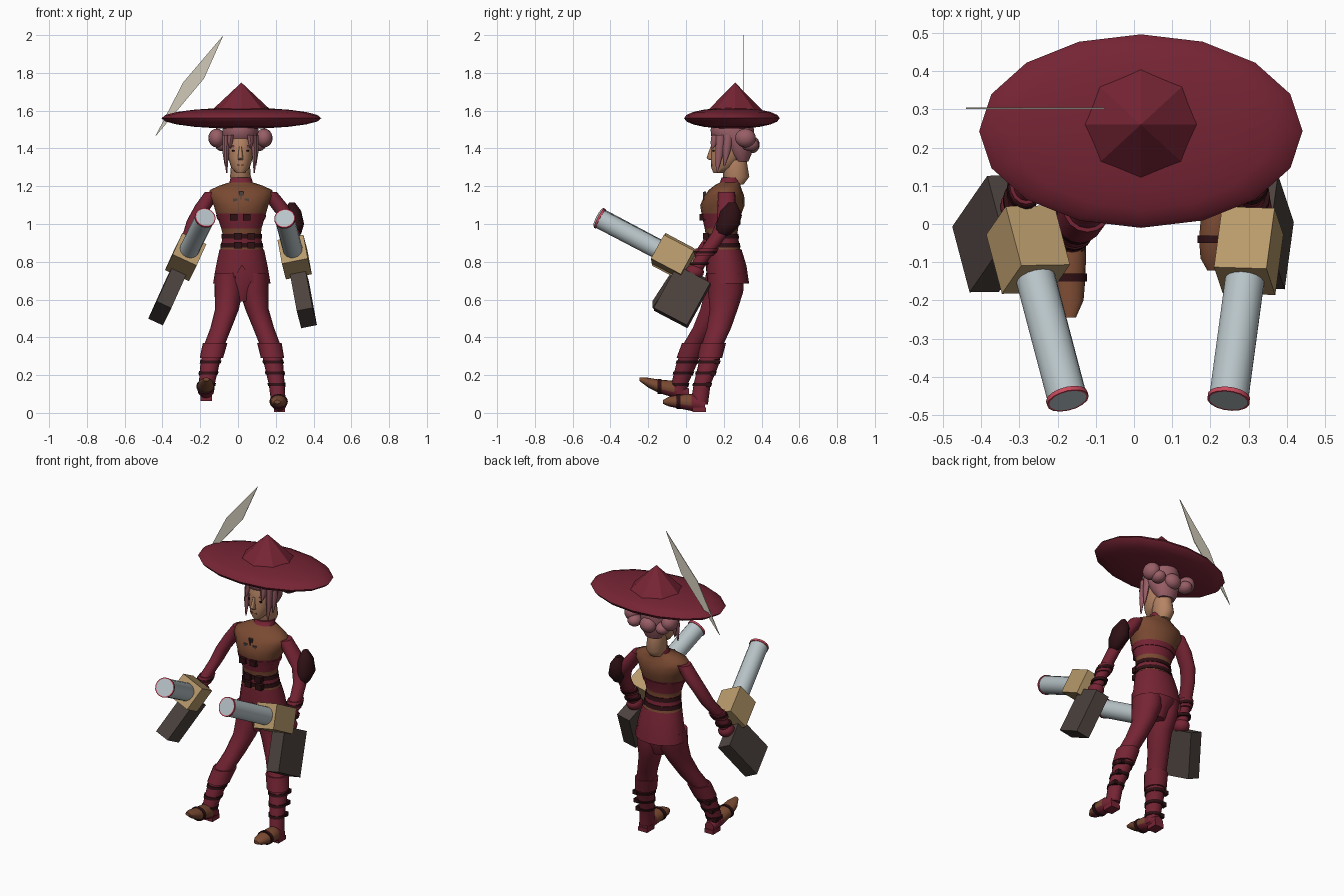
import bpy
import bmesh
from math import cos, sin, pi, radians
from mathutils import Matrix, Vector

default_cube = bpy.data.objects.get("Cube")
if default_cube:
    bpy.data.objects.remove(default_cube)


def material(name, *rgb):
    colour = [((c / 255 + 0.055) / 1.055) ** 2.4 for c in rgb] + [1]
    mat = bpy.data.materials.new(name)
    mat.use_nodes = True
    mat.diffuse_color = colour
    mat.node_tree.nodes["Principled BSDF"].inputs["Base Color"].default_value = colour
    return mat


red = material("deep red cloth", 118, 36, 52)
brown = material("brown leather", 122, 74, 50)
skin = material("skin", 182, 132, 100)
hair_pink = material("dusty pink hair", 152, 94, 102)
dark = material("near black leather", 46, 16, 20)
steel = material("pale steel", 184, 196, 200)
tan = material("tan wood", 184, 154, 108)
dark_wood = material("dark wood", 76, 66, 62)
rim_pink = material("rim pink", 200, 74, 92)
blade_cream = material("cream blade", 208, 202, 184)
smooth = []


def finish(name, bm, mats, pick=None, soft=True):
    """Turn a bmesh into an object; pick gives a material index per face."""
    bmesh.ops.recalc_face_normals(bm, faces=bm.faces)
    if pick:
        for face in bm.faces:
            face.material_index = pick(face.calc_center_median())
    mesh = bpy.data.meshes.new(name)
    bm.to_mesh(mesh)
    bm.free()
    for mat in mats:
        mesh.materials.append(mat)
    obj = bpy.data.objects.new(name, mesh)
    bpy.context.collection.objects.link(obj)
    if soft:
        smooth.append(obj)
    return obj


def loft(name, rings, mats, pick=None, axis="z", n=16, caps=True):
    """Skin elliptical rings (x, y, z, radius a, radius b) set across an axis."""
    bm = bmesh.new()
    loops = []
    for x, y, z, a, b in rings:
        loop = []
        for i in range(n):
            p, q = a * cos(2 * pi * i / n), b * sin(2 * pi * i / n)
            loop.append(bm.verts.new((x + p, y + q, z) if axis == "z" else (x + p, y, z + q)))
        loops.append(loop)
    for low, high in zip(loops, loops[1:]):
        for i in range(n):
            j = (i + 1) % n
            bm.faces.new((low[i], low[j], high[j], high[i]))
    if caps:
        bm.faces.new(loops[0])
        bm.faces.new(loops[-1])
    return finish(name, bm, mats, pick)


def box(name, mat, centre, size, frame=Matrix.Identity(3)):
    bm = bmesh.new()
    place = Matrix.Translation(centre) @ frame.to_4x4() @ Matrix.Diagonal((*size, 1))
    bmesh.ops.create_cube(bm, size=1, matrix=place)
    return finish(name, bm, [mat], soft=False)


def ball(name, mat, centre, radii, u=16, v=10):
    bm = bmesh.new()
    place = Matrix.Translation(centre) @ Matrix.Diagonal((*radii, 1))
    bmesh.ops.create_uvsphere(bm, u_segments=u, v_segments=v, radius=1, matrix=place)
    return finish(name, bm, [mat])


def ring_at(rings, z, grow):
    """Interpolated limb section at height z, grown outwards."""
    for a, b in zip(rings, rings[1:]):
        if b[2] <= z <= a[2]:
            t = (a[2] - z) / (a[2] - b[2])
            x, y, _, rx, ry = [p + (q - p) * t for p, q in zip(a, b)]
            return x, y, z, rx + grow, ry + grow


def band(name, rings, low, high, grow, mat):
    loft(name, [ring_at(rings, low, grow), ring_at(rings, high, grow)], [mat])


# Hat: flattened brim and faceted cone
ball("hat_brim", red, (0.018, 0.243, 1.56), (0.423, 0.253, 0.056))
bm = bmesh.new()
bmesh.ops.create_cone(bm, cap_ends=True, segments=8, radius1=0.16, radius2=0, depth=0.15,
                      matrix=Matrix.Translation((0.018, 0.26, 1.674)) @ Matrix.Diagonal((1, 0.92, 1, 1)))
finish("hat_cone", bm, [red], soft=False)

# Thin blade beside the hat
bm = bmesh.new()
bm.faces.new([bm.verts.new((x, 0.305, z)) for x, z in
              ((-0.077, 2), (-0.29, 1.75), (-0.44, 1.46), (-0.18, 1.77))])
blade = finish("blade", bm, [blade_cream], soft=False)
blade.modifiers.new("thickness", "SOLIDIFY").thickness = 0.004

# Head, neck and face
CX = 0.013
loft("neck", [(CX, 0.265, 1.21, 0.04, 0.04), (CX, 0.265, 1.25, 0.055, 0.07),
              (CX, 0.26, 1.34, 0.048, 0.06)], [skin])
loft("head", [(CX, 0.175, 1.27, 0.022, 0.03), (CX, 0.195, 1.3, 0.05, 0.062),
              (CX, 0.215, 1.35, 0.065, 0.084), (CX, 0.225, 1.4, 0.073, 0.092),
              (CX, 0.235, 1.48, 0.075, 0.095), (CX, 0.24, 1.54, 0.05, 0.06)], [skin])
loft("nose", [(CX, 0.135, 1.34, 0.014, 0.014), (CX, 0.125, 1.35, 0.014, 0.016),
              (CX, 0.138, 1.41, 0.007, 0.008)], [skin], n=8)
box("mouth", brown, (CX, 0.138, 1.312), (0.036, 0.009, 0.009))

# Hair: cap, fringe locks, side strands and buns
loft("hair_cap", [(CX, 0.295, 1.33, 0.05, 0.035), (CX, 0.285, 1.37, 0.075, 0.062),
                  (CX, 0.272, 1.42, 0.088, 0.085), (CX, 0.248, 1.455, 0.093, 0.113),
                  (CX, 0.245, 1.5, 0.095, 0.115), (CX, 0.245, 1.55, 0.08, 0.1)], [hair_pink])
ball("back_bun", hair_pink, (CX, 0.35, 1.42), (0.05, 0.04, 0.045))
for side, word in ((1, "left"), (-1, "right")):
    x = CX + side * 0.125
    ball(word + "_bun", hair_pink, (x, 0.315, 1.455), (0.045, 0.055, 0.05))
    ball(word + "_bun_wrap", hair_pink, (x - side * 0.03, 0.34, 1.42), (0.04, 0.045, 0.035))
    for k, (off, y, tip) in enumerate(((0.07, 0.175, 1.27), (0.078, 0.215, 1.31), (0.05, 0.15, 1.40))):
        x = CX + side * off
        loft(f"{word}_strand_{k}", [(x + side * 0.003, y - 0.012, tip, 0.003, 0.004),
                                    (x + side * 0.005, y, (tip + 1.46) / 2, 0.013, 0.02),
                                    (x, y + 0.01, 1.47, 0.018, 0.025)], [hair_pink], n=8)
    box(word + "_eye", dark, (CX + side * 0.032, 0.146, 1.388), (0.026, 0.009, 0.01))
    box(word + "_brow", hair_pink, (CX + side * 0.034, 0.146, 1.412), (0.034, 0.009, 0.007))

# Torso: leather vest over a wrapped red waist
torso = [(0.02, 0.2, 0.85, 0.117, 0.092), (0.02, 0.195, 0.885, 0.108, 0.088),
         (0.02, 0.188, 0.95, 0.102, 0.085), (0.018, 0.187, 0.975, 0.106, 0.088),
         (0.016, 0.188, 1.055, 0.132, 0.106), (0.016, 0.193, 1.1, 0.145, 0.118),
         (0.016, 0.203, 1.15, 0.172, 0.105), (0.016, 0.208, 1.18, 0.165, 0.088),
         (0.016, 0.22, 1.205, 0.11, 0.068), (0.016, 0.235, 1.22, 0.062, 0.055),
         (0.016, 0.24, 1.245, 0.055, 0.052)]


def vest_bands(c):
    return 0 if 0.89 < c.z < 0.95 or 0.98 < c.z < 1.05 or c.z > 1.221 else 1


loft("torso", torso, [red, brown], vest_bands)
torso_down = torso[::-1]
for k, z in enumerate((0.888, 0.935, 1.035)):
    band(f"belt_{k}", torso_down, z - 0.012, z + 0.012, 0.004, dark if k < 2 else red)
    x, y, _, _, depth = ring_at(torso_down, z, 0)
    for dx in (-0.02, 0.05):
        box(f"belt_buckle_{k}", dark, (x + dx - (0.02 if k == 2 else 0), y - depth, z), (0.04, 0.03, 0.034))
for k, (dx, z) in enumerate(((0, 1.16), (0, 1.09), (-0.03, 1.125), (0.03, 1.125))):
    box(f"vest_toggle_{k}", dark_wood, (0.016 + dx, 0.089 + abs(z - 1.1) * 0.2, z), (0.024, 0.009, 0.022))
box("vest_seam", dark_wood, (0.016, 0.094, 1.125), (0.007, 0.009, 0.09))

# Flared jacket skirt with a notch in front
skirt = loft("skirt", [(0.02, 0.2, 0.865, 0.118, 0.094), (0.02, 0.212, 0.78, 0.136, 0.108),
                       (0.02, 0.22, 0.685, 0.152, 0.114)], [red], caps=False)
skirt.data.vertices[2 * 16 + 12].co.z += 0.1
loft("pelvis", [(0.02, 0.205, 0.84, 0.105, 0.085), (0.02, 0.21, 0.7, 0.125, 0.1),
                (0.02, 0.2, 0.59, 0.05, 0.06)], [red])

# Legs, boots and straps
legs = {
    "right": [(-0.05, 0.2, 0.74, 0.075, 0.095), (-0.05, 0.19, 0.64, 0.074, 0.09),
              (-0.058, 0.15, 0.55, 0.063, 0.074), (-0.09, 0.1, 0.45, 0.056, 0.064),
              (-0.125, 0.04, 0.36, 0.055, 0.057), (-0.15, 0, 0.25, 0.05, 0.054),
              (-0.166, -0.035, 0.15, 0.042, 0.044), (-0.17, -0.04, 0.1, 0.04, 0.046)],
    "left": [(0.085, 0.21, 0.74, 0.075, 0.095), (0.085, 0.21, 0.64, 0.077, 0.093),
             (0.1, 0.2, 0.55, 0.062, 0.074), (0.135, 0.175, 0.45, 0.056, 0.064),
             (0.17, 0.14, 0.36, 0.055, 0.057), (0.19, 0.118, 0.25, 0.05, 0.054),
             (0.205, 0.085, 0.15, 0.042, 0.045), (0.215, 0.07, 0.045, 0.038, 0.046)]}
feet = {
    "right": [(-0.168, 0.015, 0.1, 0.03, 0.03), (-0.17, -0.06, 0.125, 0.045, 0.045),
              (-0.172, -0.14, 0.14, 0.045, 0.036), (-0.17, -0.2, 0.16, 0.038, 0.026),
              (-0.168, -0.245, 0.178, 0.016, 0.01)],
    "left": [(0.22, 0.1, 0.04, 0.03, 0.034), (0.218, 0.03, 0.055, 0.042, 0.045),
             (0.215, -0.04, 0.06, 0.045, 0.036), (0.21, -0.09, 0.06, 0.036, 0.026),
             (0.208, -0.122, 0.058, 0.016, 0.01)]}
for word, side in (("right", -1), ("left", 1)):
    rings, foot = legs[word], feet[word]
    loft(word + "_leg", rings, [red])
    band(word + "_boot_cuff", rings, 0.29, 0.37, 0.01, red)
    mid_y, mid_z = foot[1][1], foot[2][2]
    loft(word + "_foot", foot, [red, brown],
         lambda c: int(c.y < mid_y and c.z > mid_z - 0.02), axis="y")
    band_y = foot[2]
    loft(word + "_toe_strap", [(x, y + d, z, a + 0.004, b + 0.004) for x, y, z, a, b in [band_y]
                               for d in (-0.01, 0.01)], [dark], axis="y")
    heel = foot[0]
    box(word + "_heel", red, (heel[0], heel[1] - 0.03, heel[2] - 0.024), (0.06, 0.07, 0.025))
    for k, z in enumerate((0.15, 0.21, 0.27)):
        band(f"{word}_boot_strap_{k}", rings, z - 0.008, z + 0.008, 0.005, dark)
        x, y, _, rx, ry = ring_at(rings, z, 0)
        box(f"{word}_boot_buckle_{k}", dark, (x + side * rx * 0.75, y + ry * 0.75, z), (0.028, 0.028, 0.024))

# Arms, cuffs and gloves
arms = {
    "left": [(0.165, 0.215, 1.17, 0.04, 0.045), (0.215, 0.215, 1.1, 0.048, 0.048),
             (0.27, 0.21, 1.02, 0.042, 0.046), (0.295, 0.18, 0.95, 0.036, 0.045),
             (0.305, 0.13, 0.88, 0.034, 0.044), (0.31, 0.08, 0.81, 0.033, 0.04),
             (0.315, 0.05, 0.75, 0.03, 0.035)],
    "right": [(-0.135, 0.215, 1.17, 0.04, 0.045), (-0.18, 0.21, 1.1, 0.046, 0.048),
              (-0.23, 0.19, 1.02, 0.04, 0.046), (-0.255, 0.16, 0.95, 0.036, 0.045),
              (-0.28, 0.11, 0.88, 0.034, 0.044), (-0.295, 0.07, 0.81, 0.033, 0.04),
              (-0.305, 0.05, 0.75, 0.03, 0.035)]}
for word, rings in arms.items():
    loft(word + "_arm", rings, [red])
    band(word + "_glove_cuff", rings, 0.83, 0.87, 0.009, red)
    for z in (0.79, 0.85):
        band(word + "_wrist_strap", rings, z - 0.007, z + 0.007, 0.012, dark)
    ball(word + "_glove", red, (rings[-1][0], 0.045, 0.745), (0.045, 0.05, 0.04))
loft("left_shoulder_guard", [(0.285, 0.245, 1.115, 0.015, 0.02), (0.292, 0.235, 1.07, 0.042, 0.055),
                             (0.3, 0.225, 1, 0.05, 0.068), (0.305, 0.2, 0.95, 0.03, 0.045),
                             (0.3, 0.19, 0.935, 0.015, 0.025)], [dark], n=10)

# Hand cannons: tan body, steel barrel with a rim, dark grip block
for word, body, muzzle, down in (
        ("left", (0.3, -0.07, 0.825), (0.247, -0.462, 1.03), (0.16, -0.48, -0.87)),
        ("right", (-0.277, -0.067, 0.825), (-0.173, -0.462, 1.035), (-0.36, -0.51, -0.8))):
    body, muzzle = Vector(body), Vector(muzzle)
    u = (muzzle - body).normalized()
    s = Vector(down).cross(u).normalized()
    w = u.cross(s)
    frame = Matrix((s, w, u)).transposed()
    box(word + "_cannon_body", tan, body, (0.14, 0.145, 0.18), frame)
    box(word + "_cannon_grip", dark_wood, body - u * 0.146 + w * 0.165, (0.085, 0.26, 0.2), frame)
    length = (muzzle - body).length
    for part, mats, centre, r, depth in (
            ("barrel", [steel], (body + muzzle) / 2, 0.052, length - 0.02),
            ("rim", [rim_pink, steel], muzzle - u * 0.006, 0.056, 0.012)):
        bm = bmesh.new()
        place = Matrix.Translation(centre) @ frame.to_4x4()
        bmesh.ops.create_cone(bm, cap_ends=True, segments=16, radius1=r, radius2=r, depth=depth, matrix=place)
        if part == "rim":
            front = max(bm.faces, key=lambda f: f.calc_center_median().dot(u))
            bmesh.ops.inset_region(bm, faces=[front], thickness=0.006)
            front.material_index = 1
        finish(f"{word}_cannon_{part}", bm, mats)

# Smooth shading on rounded parts
bpy.ops.object.select_all(action="DESELECT")
for obj in smooth:
    obj.select_set(True)
bpy.context.view_layer.objects.active = smooth[0]
bpy.ops.object.shade_smooth_by_angle(angle=radians(50))
